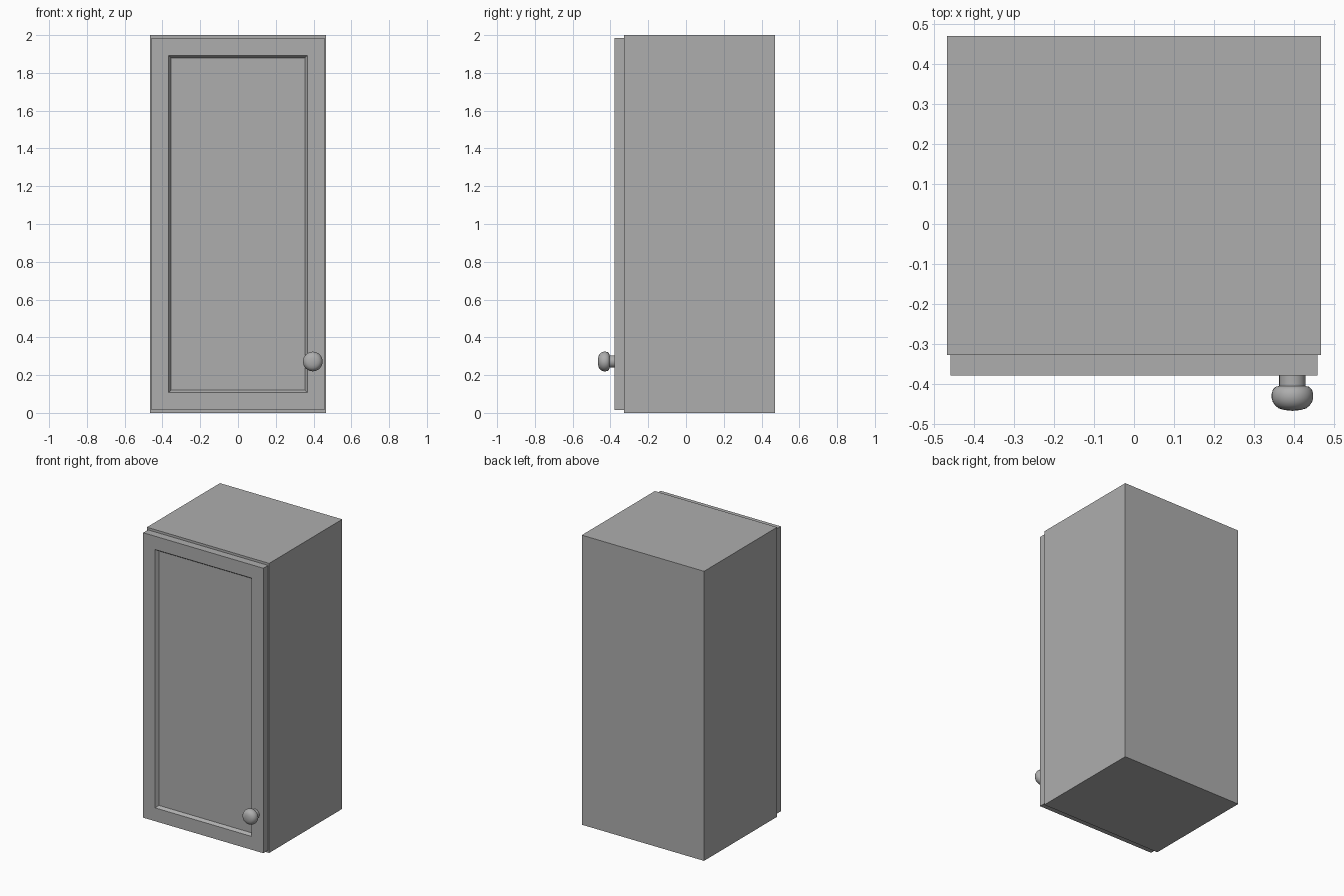
import bpy, bmesh, math
from mathutils import Matrix, Vector

default = bpy.data.objects.get("Cube")
if default:
    bpy.data.objects.remove(default, do_unlink=True)

grey = bpy.data.materials.new("grey_paint")
grey.use_nodes = True
COLOUR = (0.42, 0.42, 0.42, 1)
grey.diffuse_color = COLOUR
grey.node_tree.nodes["Principled BSDF"].inputs["Base Color"].default_value = COLOUR


def finish(bm, name):
    bmesh.ops.recalc_face_normals(bm, faces=bm.faces)
    mesh = bpy.data.meshes.new(name)
    bm.to_mesh(mesh)
    bm.free()
    mesh.materials.append(grey)
    obj = bpy.data.objects.new(name, mesh)
    bpy.context.collection.objects.link(obj)
    return obj


def box(low, high):
    low, high = Vector(low), Vector(high)
    bm = bmesh.new()
    place = Matrix.Translation((low + high) / 2) @ Matrix.Diagonal((*(high - low), 1))
    bmesh.ops.create_cube(bm, size=1, matrix=place)
    bm.normal_update()
    return bm


# Cabinet carcass
finish(box((-0.467, -0.327, 0), (0.467, 0.47, 2)), "cabinet_body")

# Door with a recessed panel and sloping moulding
door = box((-0.459, -0.379, 0.016), (0.459, -0.327, 1.984))
front = min(door.faces, key=lambda f: f.calc_center_median().y)
bmesh.ops.inset_region(door, faces=[front], thickness=0.13)
bmesh.ops.inset_region(door, faces=[front], thickness=0.019, depth=-0.02)
finish(door, "door")

# Turned knob: (radius, distance out from the door)
profile = [(0.033, 0), (0.033, 0.026), (0.042, 0.028), (0.049, 0.035),
           (0.052, 0.046), (0.052, 0.056), (0.049, 0.066), (0.043, 0.075),
           (0.034, 0.082), (0.02, 0.086), (0, 0.088)]
knob = bmesh.new()
verts = [knob.verts.new((r, 0, d)) for r, d in profile]
edges = [knob.edges.new(pair) for pair in zip(verts, verts[1:])]
bmesh.ops.spin(knob, geom=verts + edges, cent=(0, 0, 0), axis=(0, 0, 1),
               angle=math.tau, steps=32, use_merge=True)
bmesh.ops.remove_doubles(knob, verts=knob.verts, dist=0.0001)
bmesh.ops.transform(knob, verts=knob.verts,
                    matrix=Matrix.Translation((0.396, -0.379, 0.272))
                    @ Matrix.Rotation(math.pi / 2, 4, "X"))
knob_obj = finish(knob, "door_knob")
bpy.ops.object.select_all(action="DESELECT")
knob_obj.select_set(True)
bpy.context.view_layer.objects.active = knob_obj
bpy.ops.object.shade_smooth_by_angle(angle=math.radians(40))
